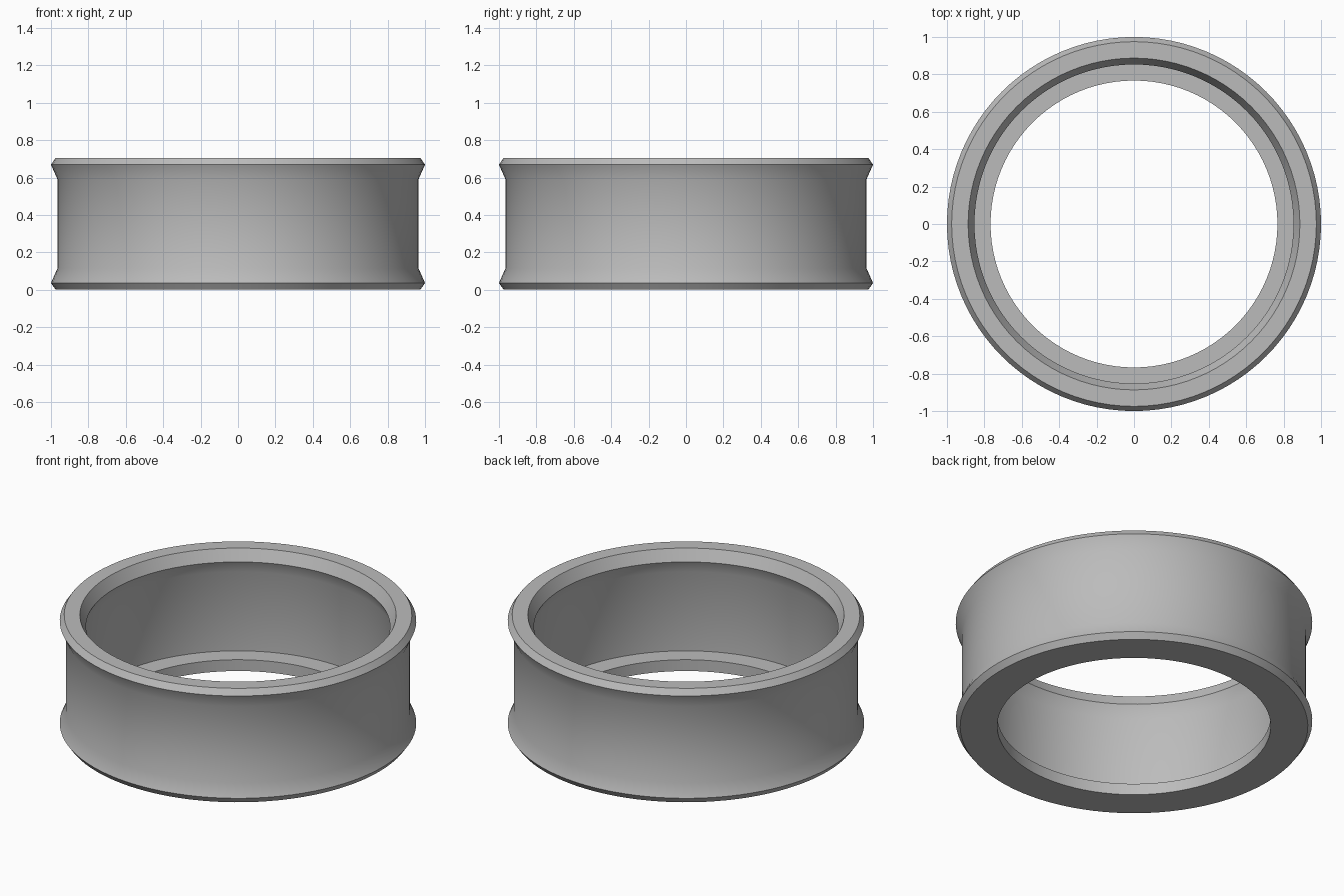
import bpy, bmesh
from math import cos, sin, tau, radians

cube = bpy.data.objects.get("Cube")
if cube:
    bpy.data.objects.remove(cube, do_unlink=True)

SEGMENTS = 96

# Ring cross-section (radius, height), running up the outside and down the inside
profile = [
    (0.975, 0), (1, 0.036), (0.965, 0.115),            # lower outer flange
    (0.965, 0.59), (1, 0.669), (0.975, 0.705),         # upper outer flange
    (0.887, 0.705), (0.853, 0.635), (0.885, 0.56),     # chamfered inner lip
    (0.885, 0.07), (0.767, 0.07), (0.767, 0),          # bottom ledge and hole
]

# Plain grey metal
grey = bpy.data.materials.new("plain grey")
grey.use_nodes = True
colour = (0.5, 0.5, 0.5, 1)
grey.diffuse_color = colour
grey.node_tree.nodes["Principled BSDF"].inputs["Base Color"].default_value = colour

# Revolve the cross-section into a closed ring
bm = bmesh.new()
rings = []
for i in range(SEGMENTS):
    a = tau * i / SEGMENTS
    rings.append([bm.verts.new((r * cos(a), r * sin(a), z)) for r, z in profile])
for i, ring in enumerate(rings):
    following = rings[(i + 1) % SEGMENTS]
    for j in range(len(profile)):
        k = (j + 1) % len(profile)
        bm.faces.new((ring[j], following[j], following[k], ring[k]))
bmesh.ops.recalc_face_normals(bm, faces=bm.faces)
mesh = bpy.data.meshes.new("flanged_ring")
bm.to_mesh(mesh)
bm.free()
mesh.materials.append(grey)

ring_object = bpy.data.objects.new("flanged_ring", mesh)
bpy.context.collection.objects.link(ring_object)

# Smooth walls, crisp rims
bpy.ops.object.select_all(action='DESELECT')
ring_object.select_set(True)
bpy.context.view_layer.objects.active = ring_object
bpy.ops.object.shade_smooth_by_angle(angle=radians(30))
